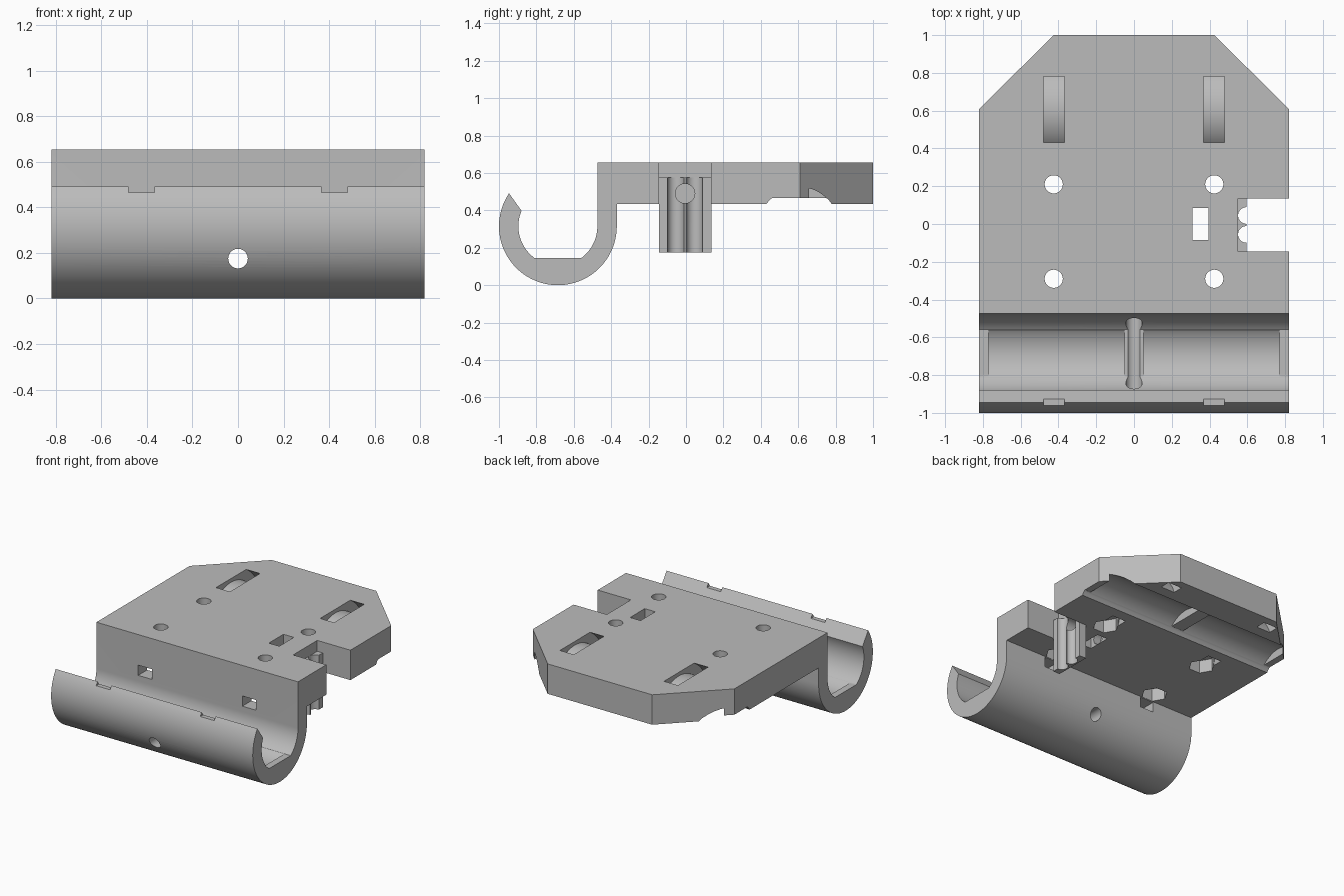
import bpy, bmesh
from math import sin, cos, radians
from mathutils import Vector

old = bpy.data.objects.get("Cube")
if old:
    bpy.data.objects.remove(old, do_unlink=True)

grey = bpy.data.materials.new("plain_grey")
grey.use_nodes = True
COLOUR = (0.5, 0.5, 0.5, 1)
grey.diffuse_color = COLOUR
grey.node_tree.nodes["Principled BSDF"].inputs["Base Color"].default_value = COLOUR

W = 0.82                      # half width
TOP, UNDER = 0.655, 0.435     # plate faces
HOOK = (-0.685, 0.315)        # bearing tube centre (y, z)
SEAT = (0.605, 0.315)         # rear bearing seat centre (y, z)
R_IN, R_OUT = 0.211, 0.315


def arc(centre, r, a, b, n=48):
    steps = [radians(a + (b - a) * i / n) for i in range(n + 1)]
    return [(centre[0] + r * cos(t), centre[1] + r * sin(t)) for t in steps]


def circle(centre, r, n=48):
    return arc(centre, r, 0, 360, n)[:-1]


def rect(a, b, c, d):
    return [(a, c), (b, c), (b, d), (a, d)]


def prism(name, points, axis, lo, hi):
    """Extrude a flat outline along x (y,z points), y (x,z) or z (x,y)."""
    place = {"x": lambda p: (lo, *p), "y": lambda p: (p[0], lo, p[1]), "z": lambda p: (*p, lo)}[axis]
    bm = bmesh.new()
    face = bm.faces.new([bm.verts.new(place(p)) for p in points])
    out = bmesh.ops.extrude_face_region(bm, geom=[face])
    shift = Vector([hi - lo if axis == k else 0 for k in "xyz"])
    bmesh.ops.translate(bm, vec=shift, verts=[v for v in out["geom"] if isinstance(v, bmesh.types.BMVert)])
    bmesh.ops.recalc_face_normals(bm, faces=bm.faces)
    mesh = bpy.data.meshes.new(name)
    bm.to_mesh(mesh)
    bm.free()
    mesh.materials.append(grey)
    obj = bpy.data.objects.new(name, mesh)
    bpy.context.collection.objects.link(obj)
    return obj


def combine(body, tool, operation="DIFFERENCE"):
    tool.hide_render = True
    mod = body.modifiers.new("combine", "BOOLEAN")
    mod.operation, mod.solver, mod.object = operation, "EXACT", tool
    tools.append(tool)


tools = []

# Plate with hook and rear seat, as one side profile with flat rib floors
inner = [(y, max(z, 0.145)) for y, z in arc(HOOK, R_IN, 0, -203, 72)]
outer = arc(HOOK, R_OUT, -214, 0, 72)
seat = [(y, min(z, 0.465)) for y, z in arc(SEAT, R_IN, 145.3, 34.7)]
profile = [(-0.474, TOP)] + inner + outer + [(-0.37, UNDER)] + seat + [(1, UNDER), (1, TOP)]
body = prism("carriage_body", profile, "x", -W, W)

# Belt clamp block below the side notch
combine(body, prism("belt_clamp", rect(0.54, 0.61, -0.145, 0.135), "z", 0.175, 0.5), "UNION")

# Side notch, stepped back above the clamp
step = [(0.595, 0.1), (0.9, 0.1), (0.9, 0.8), (0.55, 0.8), (0.55, 0.575), (0.595, 0.575)]
combine(body, prism("notch_cut", step, "y", -0.145, 0.135))

# Clamp grooves, tension screw hole and its nut slot
for y in (-0.055, 0.045):
    combine(body, prism("groove_cut", circle((0.595, y), 0.044), "z", 0.1, 0.8))
combine(body, prism("screw_cut", circle((-0.005, 0.49), 0.052), "x", 0.25, 0.7))
combine(body, prism("nut_slot_cut", rect(0.31, 0.395, -0.085, 0.085), "z", 0.3, 0.8))

# Tie hole through the tube
combine(body, prism("tie_hole_cut", circle((0, 0.175), 0.043), "y", -1.2, -0.2))

for s in (-1, 1):
    def across(name, pts, a, b):
        combine(body, prism(name, pts, "x", min(s * a, s * b), max(s * a, s * b)))

    # Round bearing beds between the ribs
    for centre in (HOOK, SEAT):
        across("bed_cut", circle(centre, R_IN - 0.001, 72), 0.05, 0.77)

    # Curved strap slots over the seat, wall slots and lip notches
    ring_centre = (SEAT[0], 0.36)
    ring = arc(ring_centre, 0.343, 0, 180) + arc(ring_centre, 0.268, 180, 0)
    across("strap_cut", ring, 0.367, 0.48)
    across("wall_slot_cut", rect(-0.6, -0.3, 0.355, 0.43), 0.367, 0.48)
    across("lip_notch_cut", rect(-1.1, -0.85, 0.465, 0.55), 0.367, 0.48)

    # Rear corner chamfers
    corner = [(s * 0.425, 1), (s * 0.92, 0.51), (s * 1.2, 1.2), (s * 0.225, 1.2)]
    combine(body, prism("chamfer_cut", corner, "z", 0.3, 0.8))

    # Mounting holes with hexagonal nut pockets below
    for y in (0.21, -0.29):
        combine(body, prism("mount_cut", circle((s * 0.425, y), 0.048), "z", 0.3, 0.8))
        combine(body, prism("nut_cut", circle((s * 0.425, y), 0.09, 6), "z", 0.4, 0.53))

# Bake the cuts and drop the cutters
bpy.context.view_layer.update()
graph = bpy.context.evaluated_depsgraph_get()
baked = bpy.data.meshes.new_from_object(body.evaluated_get(graph))
body.modifiers.clear()
body.data = baked
baked.materials.clear()
baked.materials.append(grey)
for poly in baked.polygons:
    poly.material_index = 0
for tool in tools:
    bpy.data.objects.remove(tool, do_unlink=True)

bpy.ops.object.select_all(action="DESELECT")
body.select_set(True)
bpy.context.view_layer.objects.active = body
bpy.ops.object.shade_smooth_by_angle(angle=radians(30))
